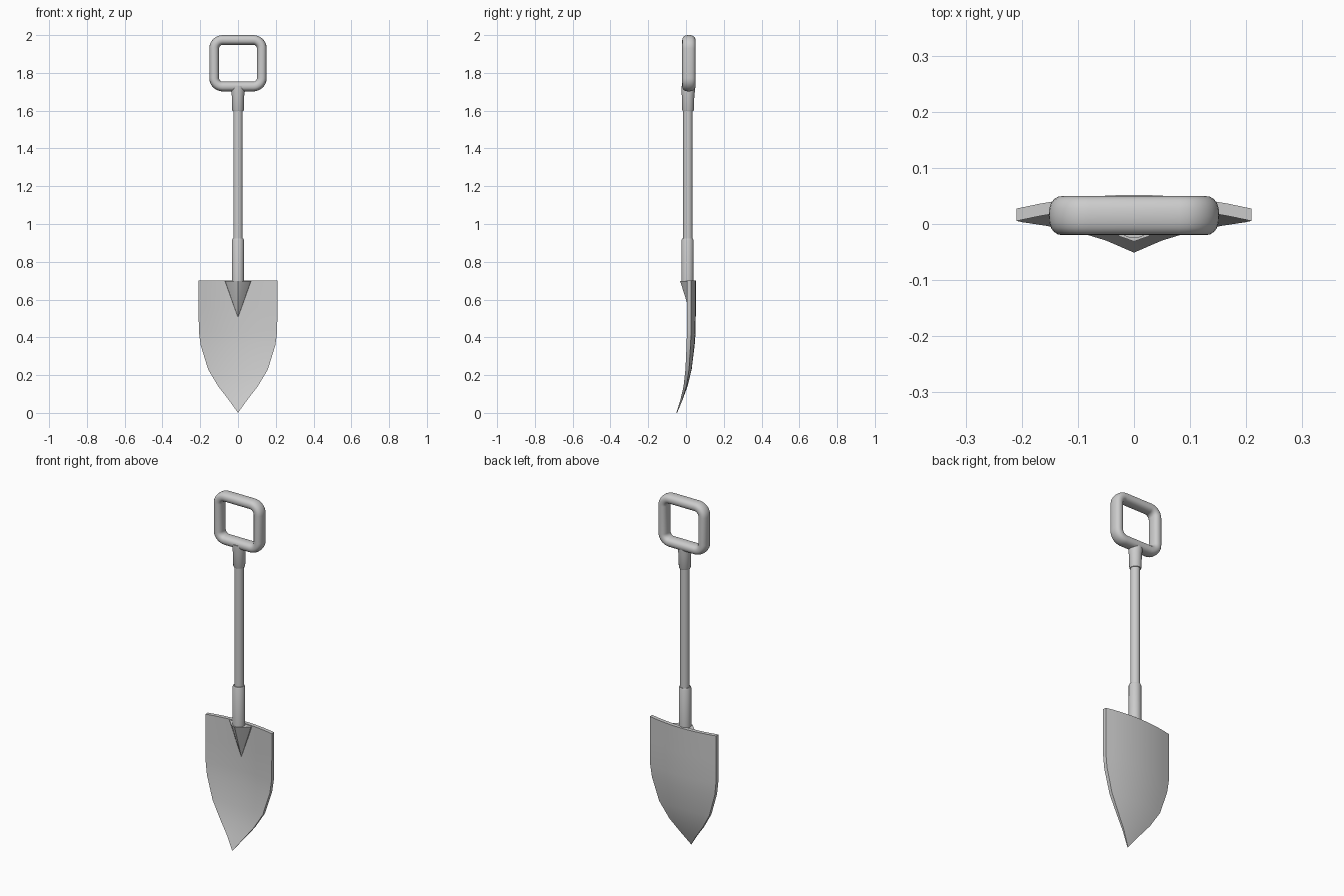
import bpy, bmesh, math

if "Cube" in bpy.data.objects:
    bpy.data.objects.remove(bpy.data.objects["Cube"])

def finish(name, bm, angle=35):
    bmesh.ops.remove_doubles(bm, verts=bm.verts, dist=1e-5)
    bmesh.ops.recalc_face_normals(bm, faces=bm.faces)
    me = bpy.data.meshes.new(name)
    bm.to_mesh(me)
    bm.free()
    ob = bpy.data.objects.new(name, me)
    bpy.context.collection.objects.link(ob)
    bpy.ops.object.select_all(action='DESELECT')
    bpy.context.view_layer.objects.active = ob
    ob.select_set(True)
    bpy.ops.object.shade_smooth_by_angle(angle=math.radians(angle))
    return ob

def bridge(bm, a, b):
    n = len(a)
    for i in range(n):
        bm.faces.new((a[i], a[(i + 1) % n], b[(i + 1) % n], b[i]))

def lathe(name, cy, profile, sides=24):
    """Turned part about a vertical axis; profile is (radius, z)."""
    bm = bmesh.new()
    rings = [[bm.verts.new((r * math.cos(2 * math.pi * i / sides),
                            cy + r * math.sin(2 * math.pi * i / sides), z))
              for i in range(sides)] for r, z in profile]
    for a, b in zip(rings, rings[1:]):
        bridge(bm, a, b)
    bm.faces.new(rings[0])
    bm.faces.new(rings[-1])
    return finish(name, bm)

# shaft and its two sockets
lathe("shaft", 0.01, [(0.025, 0.75), (0.025, 1.65)])
lathe("blade_socket", 0.008, [(0.032, 0.695), (0.032, 0.915), (0.029, 0.922)])
lathe("grip_socket", 0.011, [(0.028, 1.597), (0.031, 1.603), (0.033, 1.68),
                             (0.036, 1.70), (0.036, 1.73)])

# square grip: flattened tube swept around a rounded square
bm = bmesh.new()
half, zc, rad, cy, steps, sides = 0.126, 1.851, 0.045, 0.015, 8, 20
path = []
for q, (sx, sz) in enumerate([(1, 1), (-1, 1), (-1, -1), (1, -1)]):
    for k in range(steps + 1):
        a = math.pi / 2 * (q + k / steps)
        path.append((sx * (half - rad) + rad * math.cos(a),
                     zc + sz * (half - 0.003 - rad) + rad * math.sin(a), a))
rings = []
for px, pz, a in path:
    ring = []
    for i in range(sides):
        t = 2 * math.pi * i / sides
        c, s = math.cos(t), math.sin(t)
        u = 0.026 * math.copysign(abs(c) ** 0.85, c)
        v = 0.035 * math.copysign(abs(s) ** 0.85, s)
        ring.append(bm.verts.new((px + u * math.cos(a), cy + v, pz + u * math.sin(a))))
    rings.append(ring)
for i, ring in enumerate(rings):
    bridge(bm, ring, rings[(i + 1) % len(rings)])
finish("grip", bm, 60)

# dished blade: rows of (z, half width, back y at centre, thickness)
rows = [(0.702, 0.209, 0.052, 0.022), (0.56, 0.209, 0.052, 0.022),
        (0.43, 0.207, 0.051, 0.022), (0.36, 0.198, 0.046, 0.021),
        (0.23, 0.158, 0.030, 0.019), (0.14, 0.104, 0.008, 0.015),
        (0.07, 0.050, -0.018, 0.010), (0.0, 0.0, -0.047, 0.004)]
cols = 10
bm = bmesh.new()
rings = []
for z, w, yb, t in rows:
    xs = [w * (2 * i / cols - 1) for i in range(cols + 1)]
    back = [bm.verts.new((x, yb - 0.56 * x * x, z)) for x in xs]
    front = [bm.verts.new((x, yb - t - 0.56 * x * x, z)) for x in reversed(xs)]
    rings.append(back + front)
for a, b in zip(rings, rings[1:]):
    bridge(bm, a, b)
bm.faces.new(rings[0])
finish("blade", bm)

# tapered rib where the socket runs into the blade
bm = bmesh.new()
top = [bm.verts.new((x, y, 0.698)) for x, y in
       [(-0.07, 0.034), (-0.068, 0.020), (-0.026, -0.022), (0, -0.031),
        (0.026, -0.022), (0.068, 0.020), (0.07, 0.034)]]
tip = bm.verts.new((0, 0.030, 0.505))
bm.faces.new(top)
for i, v in enumerate(top):
    bm.faces.new((v, top[(i + 1) % len(top)], tip))
finish("socket_rib", bm, 30)
